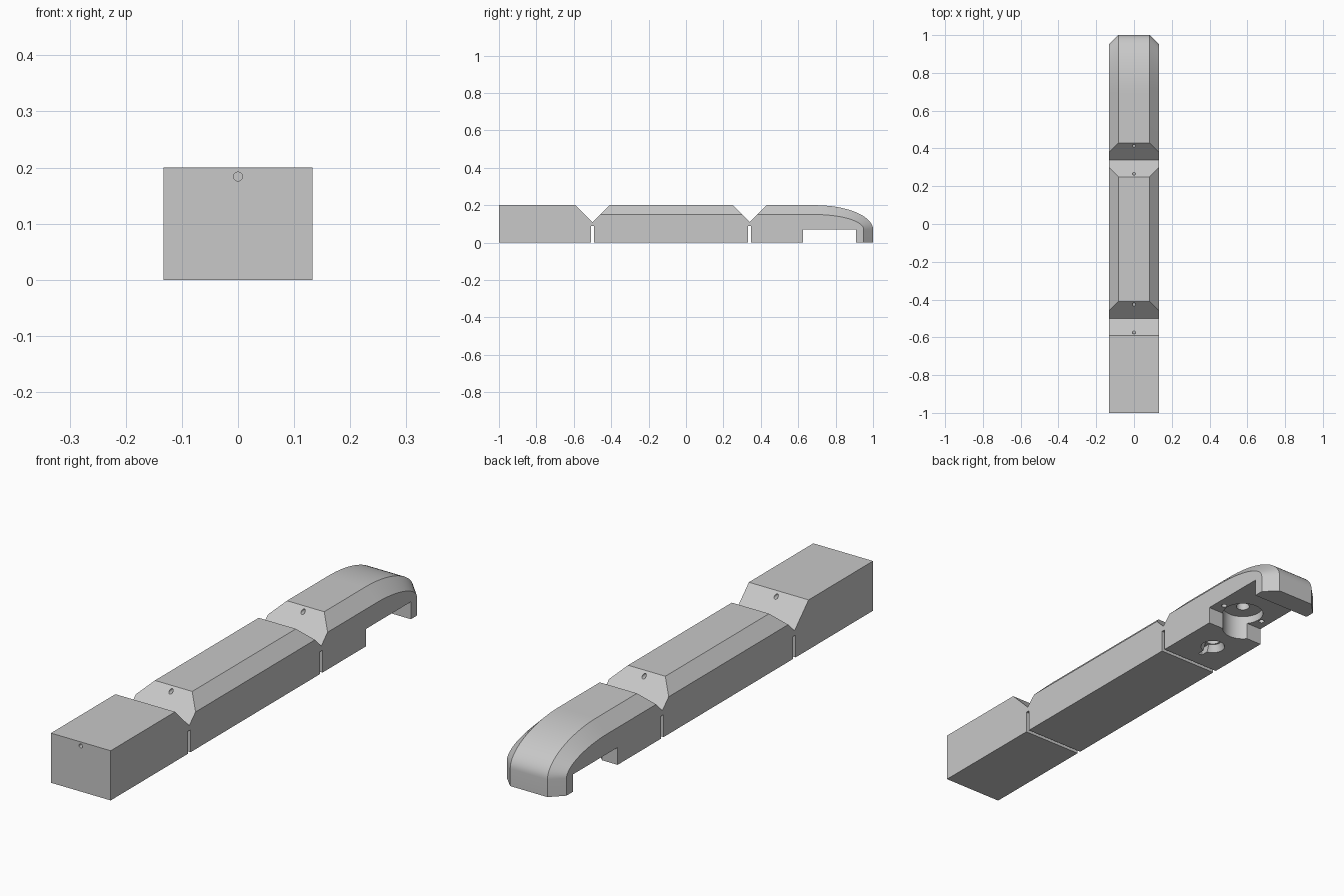
import bpy, bmesh, math
from mathutils import Matrix

cube = bpy.data.objects.get("Cube")
if cube:
    bpy.data.objects.remove(cube, do_unlink=True)

grey = bpy.data.materials.new("plain_grey")
grey.use_nodes = True
grey.diffuse_color = (0.58, 0.58, 0.58, 1)
grey.node_tree.nodes["Principled BSDF"].inputs["Base Color"].default_value = grey.diffuse_color

HALF, BEV, TOP = 0.133, 0.05, 0.2      # half width, edge chamfer, height
SLIT, WEB, VEE = 0.008, 0.09, 0.11     # half slit, hinge underside, notch bottom
HINGES = (-0.5, 0.34)
TENDON_Z = 0.184


def finish(name, bm):
    bmesh.ops.recalc_face_normals(bm, faces=bm.faces)
    mesh = bpy.data.meshes.new(name)
    bm.to_mesh(mesh)
    bm.free()
    mesh.materials.append(grey)
    ob = bpy.data.objects.new(name, mesh)
    bpy.context.collection.objects.link(ob)
    return ob


def loft(name, sections):
    """Join matching (y, z) outlines placed at successive x positions."""
    bm = bmesh.new()
    rings = [[bm.verts.new((x, y, z)) for y, z in outline] for x, outline in sections]
    for a, b in zip(rings, rings[1:]):
        for i in range(len(a)):
            j = (i + 1) % len(a)
            bm.faces.new((a[i], a[j], b[j], b[i]))
    bm.faces.new(rings[0])
    bm.faces.new(rings[-1])
    return finish(name, bm)


def chamfered(name, outline):
    """Loft whose outline shrinks by the chamfer at both sides."""
    inner, outer = outline(BEV), outline(0)
    return loft(name, [(-HALF, inner), (BEV - HALF, outer), (HALF - BEV, outer), (HALF, inner)])


def drill(ob, centre, r1, depth, r2=None, along_y=False):
    """Cut a round hole or cone starting at centre, going up or along y."""
    bm = bmesh.new()
    bmesh.ops.create_cone(bm, cap_ends=True, segments=32, radius1=r1,
                          radius2=r1 if r2 is None else r2, depth=depth,
                          matrix=Matrix.Translation((0, 0, depth / 2)))
    if along_y:
        bm.transform(Matrix.Rotation(-math.pi / 2, 4, 'X'))
    bm.transform(Matrix.Translation(centre))
    cut(ob, finish("hole_cutter", bm))


def cut(ob, cutter):
    cutter.hide_render = True
    mod = ob.modifiers.new("cut", 'BOOLEAN')
    mod.operation, mod.solver, mod.object = 'DIFFERENCE', 'EXACT', cutter
    bpy.context.view_layer.objects.active = ob
    bpy.ops.object.modifier_apply(modifier=mod.name)
    bpy.data.objects.remove(cutter, do_unlink=True)


def slope(hinge, side, z):
    """Point on the notch wall at height z."""
    return (hinge + side * (z - VEE), z)


def foot(hinge, side):
    y = hinge + side * SLIT
    return [(y, 0), (y, VEE + SLIT)]


# Square base segment
base_outline = [(-1, TOP), (-1, 0)] + foot(HINGES[0], -1) + [slope(HINGES[0], -1, TOP)]
base = loft("base_segment", [(-HALF, base_outline), (HALF, base_outline)])
drill(base, (0, -1.05, TENDON_Z), 0.008, 0.6, along_y=True)


# Middle segment with chamfered top edges
def middle_outline(b):
    return (foot(HINGES[0], 1)[::-1] + foot(HINGES[1], -1)
            + [slope(HINGES[1], -1, TOP - b), slope(HINGES[0], 1, TOP - b)])


middle = chamfered("middle_segment", middle_outline)
drill(middle, (0, -0.5, TENDON_Z), 0.008, 0.84, along_y=True)


# Rounded tip segment with a gap underneath
def tip_outline(b):
    gap = [(0.625, 0), (0.625, 0.07), (0.91, 0.07), (0.91, 0), (1 - b, 0)]
    steps = 20
    curve = []
    for i in range(steps + 1):
        a = math.pi / 2 * i / steps
        curve.append((0.69 + (0.31 - b) * math.cos(a), 0.07 + (0.13 - b) * math.sin(a)))
    return foot(HINGES[1], 1)[::-1] + gap + curve + [slope(HINGES[1], 1, TOP - b)]


tip = chamfered("tip_segment", tip_outline)
drill(tip, (0, 0.36, TENDON_Z), 0.008, 0.24, along_y=True)

# Large round recess in the gap, its centre hole and two side holes
drill(tip, (0, 0.674, -0.02), 0.08, 0.122)
drill(tip, (0, 0.674, 0.09), 0.026, 0.06)
for x in (-0.097, 0.097):
    drill(tip, (x, 0.674, 0.05), 0.011, 0.07)

# Countersunk hole underneath, with a narrow slot beside it
drill(tip, (0, 0.488, -0.01), 0.051, 0.04, r2=0.036)
drill(tip, (0, 0.488, 0.02), 0.03, 0.11)
slot = [(0.41, -0.02), (0.48, -0.02), (0.48, 0.03), (0.41, 0.03)]
cut(tip, loft("slot_cutter", [(-0.009, slot), (0.009, slot)]))

# Thin flexible webs joining the segments
webs = []
for label, h in zip(("front", "rear"), HINGES):
    web = [(h - SLIT, WEB), (h + SLIT, WEB), (h + SLIT, VEE + SLIT), (h, VEE), (h - SLIT, VEE + SLIT)]
    webs.append(loft(label + "_hinge_web", [(-HALF, web), (HALF, web)]))

# Smooth curves, keep the edges sharp
for ob in [base, middle, tip] + webs:
    bpy.ops.object.select_all(action='DESELECT')
    ob.select_set(True)
    bpy.context.view_layer.objects.active = ob
    bpy.ops.object.shade_smooth_by_angle(angle=math.radians(25))
